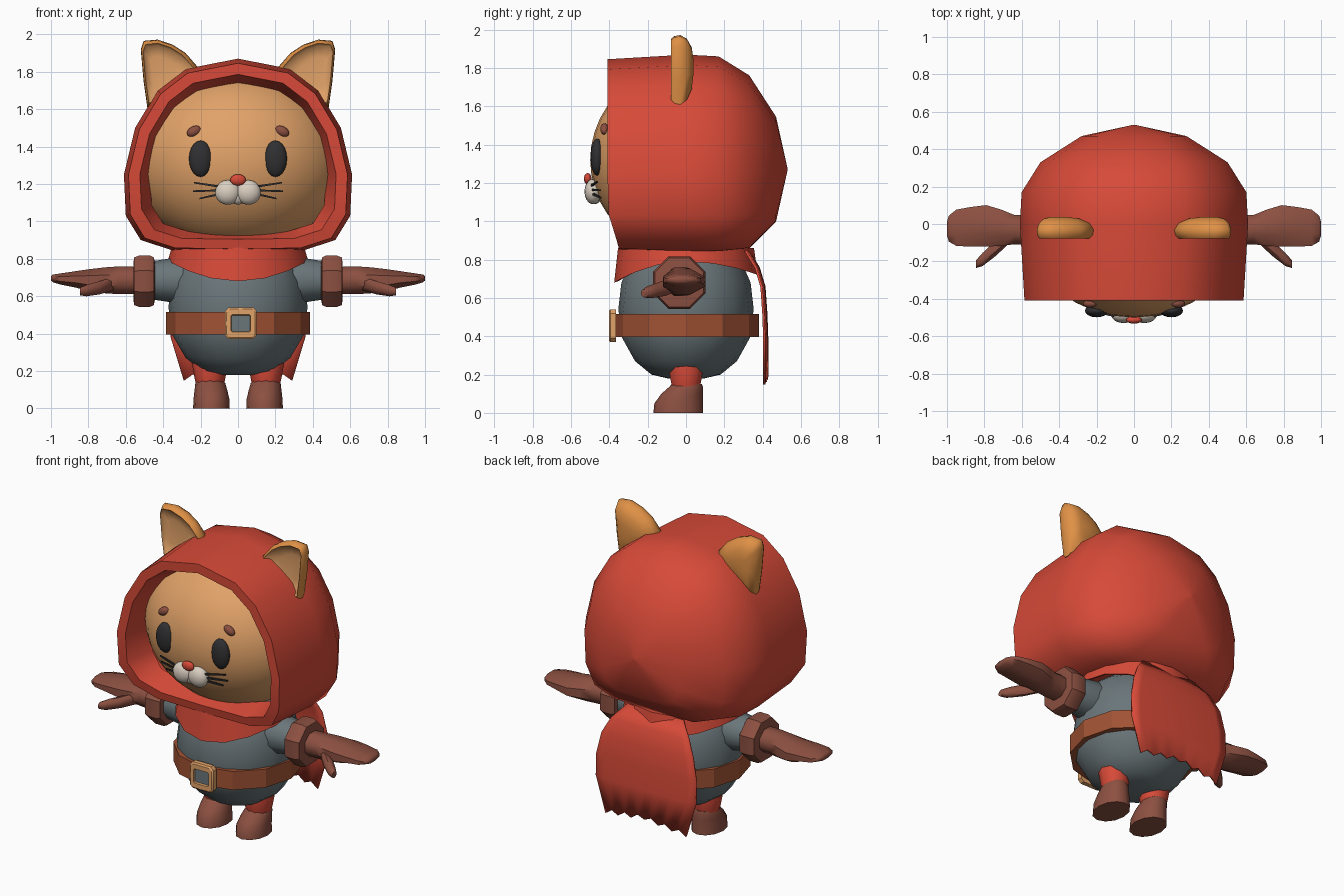
import bpy, bmesh, math
from mathutils import Vector, Matrix

if "Cube" in bpy.data.objects:
    bpy.data.objects.remove(bpy.data.objects["Cube"])


def mat(name, r, g, b):
    lin = lambda c: (c / 255 / 12.92) if c < 11 else ((c / 255 + 0.055) / 1.055) ** 2.4
    m = bpy.data.materials.new(name)
    m.diffuse_color = (lin(r), lin(g), lin(b), 1)
    m.use_nodes = True
    m.node_tree.nodes["Principled BSDF"].inputs["Base Color"].default_value = m.diffuse_color
    return m


RED = mat("red cloth", 215, 74, 56)
TAN = mat("tan fur", 225, 162, 104)
ORANGE = mat("orange fur", 224, 145, 70)
GREY = mat("grey tunic", 106, 118, 122)
BROWN = mat("brown leather", 140, 80, 65)
BELT = mat("belt leather", 160, 82, 52)
DARK = mat("near black", 48, 48, 50)
CREAM = mat("cream fur", 218, 206, 192)


def finish(name, bm, mats, angle=50):
    bmesh.ops.recalc_face_normals(bm, faces=bm.faces)
    me = bpy.data.meshes.new(name)
    bm.to_mesh(me)
    bm.free()
    ob = bpy.data.objects.new(name, me)
    bpy.context.collection.objects.link(ob)
    for m in mats if isinstance(mats, list) else [mats]:
        me.materials.append(m)
    if angle:
        bpy.ops.object.select_all(action='DESELECT')
        ob.select_set(True)
        bpy.context.view_layer.objects.active = ob
        bpy.ops.object.shade_smooth_by_angle(angle=math.radians(angle))
    return ob


def loft(name, rings, mats, angle=50, cap0=True, cap1=True, loop=False, rule=None):
    """Skin a list of closed rings; rule(i) gives the material of band i."""
    bm = bmesh.new()
    vs = [[bm.verts.new(p) for p in r] for r in rings]
    n = len(vs[0])
    for i in range(len(vs) if loop else len(vs) - 1):
        a, b = vs[i], vs[(i + 1) % len(vs)]
        for k in range(n):
            f = bm.faces.new((a[k], a[(k + 1) % n], b[(k + 1) % n], b[k]))
            f.material_index = rule(i) if rule else 0
    if not loop:
        for on, ring, i in ((cap0, vs[0], 0), (cap1, vs[-1], len(vs) - 1)):
            if on:
                bm.faces.new(ring).material_index = rule(i) if rule else 0
    return finish(name, bm, mats, angle)


def ring_z(z, rx, ry, cx=0, cy=0, n=12):
    return [(cx + rx * math.cos(2 * math.pi * k / n), cy + ry * math.sin(2 * math.pi * k / n), z)
            for k in range(n)]


def ring_x(x, ry, rz, cy, cz, n=8):
    return [(x, cy + ry * math.cos(2 * math.pi * (k + .5) / n),
             cz + rz * math.sin(2 * math.pi * (k + .5) / n)) for k in range(n)]


def ball(name, c, r, m, tilt=0, u=16, v=10):
    bm = bmesh.new()
    bmesh.ops.create_uvsphere(bm, u_segments=u, v_segments=v, radius=1)
    bm.transform(Matrix.Translation(c) @ Matrix.Rotation(tilt, 4, 'Y') @ Matrix.Diagonal((*r, 1)))
    return finish(name, bm, m)


def face_y(x, z):
    """Front surface of the head."""
    return -.03 - .47 * math.sqrt(max(0, 1 - (x / .56) ** 2 - ((z - 1.32) / .48) ** 2))


# Head
ball("head", (0, -.03, 1.32), (.56, .47, .48), TAN, u=32, v=20)

# Hood: angular outline carried from the opening to the back of the head
half = [(.28, 1.815), (.43, 1.70), (.55, 1.50), (.61, 1.25), (.60, 1.03), (.52, .90), (.35, .845)]
outline = [(0, 1.87)] + half + [(0, .84)] + [(-x, z) for x, z in reversed(half)]


def hood_ring(y, s, low, lean=0):
    out = []
    for x, z in outline:
        d = z - 1.27
        out.append((x * s, y + lean * min(1, max(0, (1.05 - z) / .2)), 1.27 + d * (s if d > 0 else low)))
    return out


loft("hood", [hood_ring(-.22, .77, .76), hood_ring(-.41, .86, .85, .05), hood_ring(-.41, .96, .97, .06),
              hood_ring(0, 1, 1), hood_ring(.17, .985, 1), hood_ring(.33, .82, .96),
              hood_ring(.47, .46, .63), hood_ring(.53, .01, .01)], RED, cap0=False)

# Torso
loft("torso", [ring_z(z, r, r * .95, n=16) for z, r in
               ((.18, .10), (.20, .19), (.27, .28), (.39, .35), (.54, .372), (.68, .355), (.80, .30), (.88, .2))],
     GREY)

# Belt and buckle
loft("belt", [ring_z(.395, .385, .38), ring_z(.515, .385, .38), ring_z(.515, .33, .33), ring_z(.395, .33, .33)],
     BELT, 20, loop=True)


def rounded(y, w, h, c):
    pts = [(w, h - c), (w - c, h), (c - w, h), (-w, h - c), (-w, c - h), (c - w, -h), (w - c, -h), (w, c - h)]
    return [(.015 + x, y, .455 + z) for x, z in pts]


loft("buckle_frame", [rounded(-.365, .085, .085, .02), rounded(-.395, .085, .085, .02),
                      rounded(-.403, .076, .076, .018), rounded(-.403, .053, .046, .006),
                      rounded(-.39, .05, .043, .006)], [TAN, GREY], 30,
     rule=lambda i: 1 if i == 4 else 0)

# Neck scarf, dipping at the front and back
top, bottom = ring_z(.86, .355, .355, n=16), []
for x, y, z in ring_z(0, .375, .375, n=16):
    bottom.append((x, y, .79 - (.11 if y < 0 else .07) * (y / .375) ** 2))
inner = [(x * .93, y * .93, z + .01) for x, y, z in bottom]
loft("neck_scarf", [[(x * .8, y * .8, z) for x, y, z in top], top, bottom, inner], RED, 35, loop=True)

# Cape with a ragged hem
bm = bmesh.new()
cols = 12
rows = [(.85, .33, .20), (.76, .385, .28), (.66, .415, .33), (.52, .425, .36), (.38, .43, .36), (.2, .43, .29)]
grid = []
for i, (z, y, w) in enumerate(rows):
    line = []
    for k in range(cols + 1):
        t = 2 * k / cols - 1
        hem = 0 if i < 5 else (-.04 * abs(t) + (.015 if k % 2 else -.012))
        line.append(bm.verts.new((w * t, y - .015 * t * t, z + hem)))
    grid.append(line)
for a, b in zip(grid, grid[1:]):
    for k in range(cols):
        bm.faces.new((a[k], a[k + 1], b[k + 1], b[k]))
cape = finish("cape", bm, RED)
cape.modifiers.new("thickness", 'SOLIDIFY').thickness = .012

# Ear outline, from outer base round the tip to the hidden inner base
ear = [(.485, 1.61), (.505, 1.75), (.52, 1.92), (.505, 1.965), (.43, 1.972), (.35, 1.945),
       (.28, 1.90), (.215, 1.825), (.25, 1.72), (.38, 1.62)]

for s, side in ((1, "left"), (-1, "right")):
    def ear_ring(y, k):
        return [(s * (.42 + (x - .42) * k), y, 1.81 + (z - 1.81) * k) for x, z in ear]
    loft(side + "_ear", [ear_ring(-.045, .45), ear_ring(-.055, .80), ear_ring(-.078, .88), ear_ring(-.06, .97),
                         ear_ring(-.03, 1), ear_ring(.005, .88), ear_ring(.03, .6), ear_ring(.038, .25)],
         [TAN, ORANGE], 60, rule=lambda i: 0 if i < 2 else 1)

    # Face features
    ball(side + "_eye", (s * .2, face_y(.2, 1.335) + .005, 1.335), (.062, .035, .097), DARK)
    ball(side + "_brow", (s * .236, face_y(.236, 1.482), 1.482), (.04, .022, .026), BROWN, s * .5)
    ball(side + "_muzzle", (s * .055, -.485, 1.155), (.068, .045, .066), CREAM)
    for j, (z0, z1, x1) in enumerate(((1.185, 1.207, .235), (1.165, 1.162, .24), (1.148, 1.122, .205))):
        a = Vector((s * .09, -.495, z0))
        b = Vector((s * x1, face_y(x1, z1) - .022, z1))
        loft(f"{side}_whisker_{j + 1}", [[p + Vector((0, r * dy, r * dz)) for dy, dz in
                                          ((1, 1), (-1, 1), (-1, -1), (1, -1))]
                                         for p, r in ((a, .006), (b, .004))], DARK, 0)

    # Arm: sleeve, cuff, mitten and thumb
    loft(side + "_sleeve", [ring_x(s * x, r, r, -.03, .685, 10) for x, r in
                            ((.22, .12), (.33, .122), (.42, .108), (.48, .10))], GREY)
    loft(side + "_cuff", [ring_x(s * x, r, r, -.035, .68) for x, r in
                          ((.445, .11), (.45, .138), (.47, .148), (.53, .148), (.555, .138), (.56, .10))],
         BROWN, 40)
    loft(side + "_hand", [ring_x(s * x, ry, rz, cy, cz) for x, ry, rz, cy, cz in
                          ((.54, .085, .078, -.035, .685), (.64, .085, .08, -.03, .685),
                           (.71, .105, .075, -.02, .685), (.79, .12, .065, -.01, .685),
                           (.87, .115, .047, -.015, .69), (.95, .105, .032, -.02, .692),
                           (.99, .075, .022, -.025, .695), (1.0, .04, .012, -.025, .695))], BROWN)
    loft(side + "_thumb", [ring_x(s * x, ry, rz, cy, cz, 8) for x, ry, rz, cy, cz in
                           ((.66, .04, .04, -.06, .67), (.74, .045, .038, -.13, .645),
                            (.81, .038, .033, -.19, .63), (.845, .022, .022, -.215, .625))], BROWN)

    # Leg: trouser end and boot
    loft(side + "_trouser", [ring_z(z, r, r, s * .15, 0, 10) for z, r in
                             ((.13, .075), (.16, .082), (.25, .098), (.29, .09))], RED)
    loft(side + "_boot", [ring_z(z, rx, ry, s * cx, cy, 12) for z, rx, ry, cx, cy in
                          ((0, .098, .13, .142, -.04), (.05, .096, .127, .142, -.038),
                           (.10, .087, .108, .145, -.02), (.135, .08, .088, .148, .0),
                           (.152, .07, .078, .15, .005))], BROWN)

# Chin tuft and nose
ball("chin", (0, -.475, 1.135), (.05, .035, .045), CREAM)
ball("nose", (0, -.513, 1.222), (.042, .02, .03), RED)
